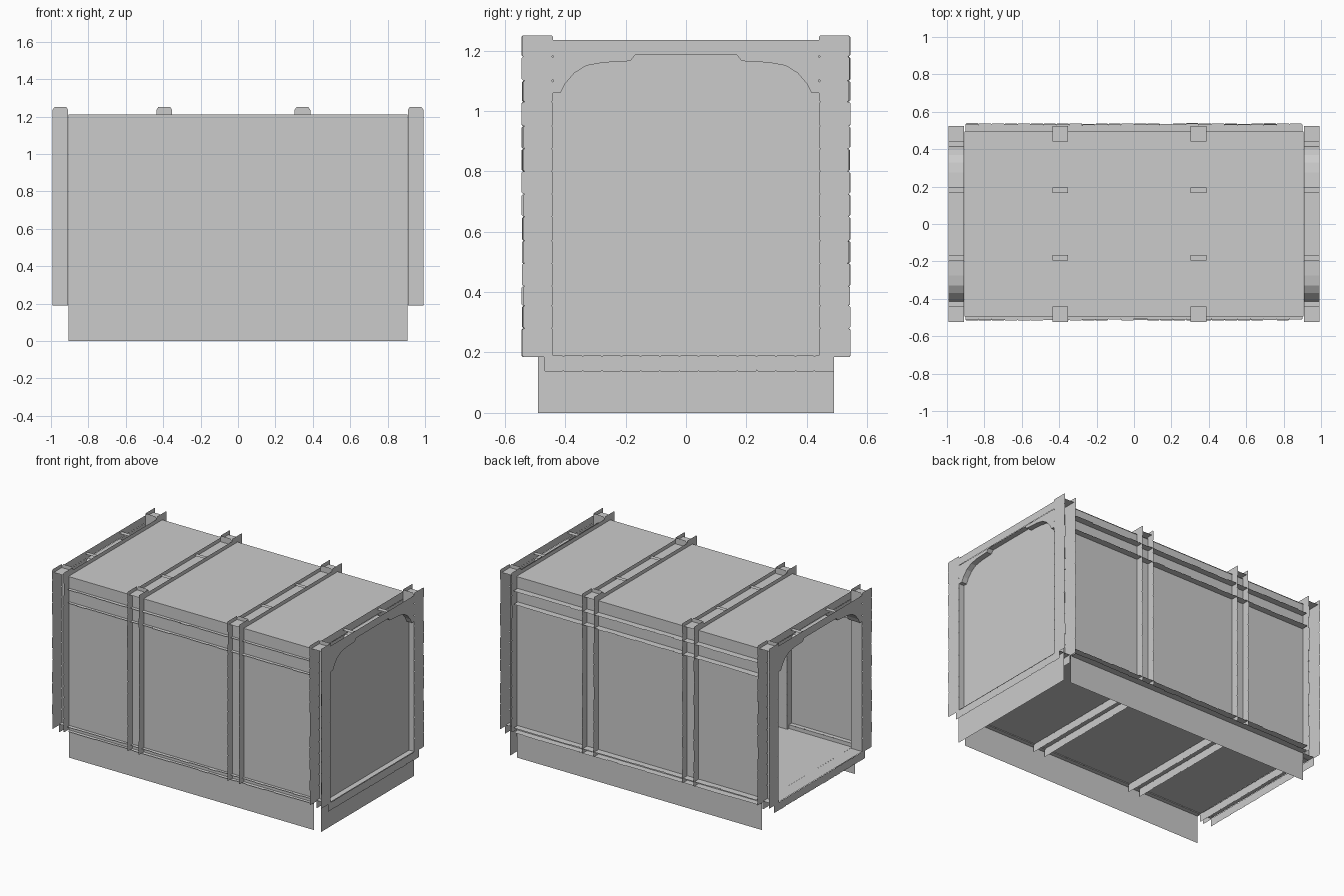
import bpy, random
from math import floor

if "Cube" in bpy.data.objects:
    bpy.data.objects.remove(bpy.data.objects["Cube"])

random.seed(3)


def sheet_object(name, polys):
    verts, faces = [], []
    for p in polys:
        faces.append(list(range(len(verts), len(verts) + len(p))))
        verts += p
    me = bpy.data.meshes.new(name)
    me.from_pydata(verts, [], faces)
    ob = bpy.data.objects.new(name, me)
    bpy.context.collection.objects.link(ob)
    return ob


def quad_x(x, y0, y1, z0, z1):
    return [(x, y0, z0), (x, y1, z0), (x, y1, z1), (x, y0, z1)]


def quad_y(y, x0, x1, z0, z1):
    return [(x0, y, z0), (x1, y, z0), (x1, y, z1), (x0, y, z1)]


def quad_z(z, x0, x1, y0, y1):
    return [(x0, y0, z), (x1, y0, z), (x1, y1, z), (x0, y1, z)]


def brick(a0, a1, b0, b1, c=0.005):
    # chamfered block outline in 2D
    return [(a0 + c, b0), (a1 - c, b0), (a1, b0 + c), (a1, b1 - c),
            (a1 - c, b1), (a0 + c, b1), (a0, b1 - c), (a0, b0 + c)]


def jit(v):
    return random.uniform(-v, v)


# Room shell
W, H, FLOOR, ROOF = 0.905, 0.49, 0.19, 1.21
for nm, s in (("front_wall", -1), ("back_wall", 1)):
    sheet_object(nm, [quad_y(s * H, -W, W, 0, ROOF)])
sheet_object("floor", [quad_z(FLOOR, -W, W, -H, H)])
sheet_object("roof", [quad_z(ROOF, -W, W, -H - 0.005, H + 0.005)])
sheet_object("end_wall", [quad_x(0.955, -H, H, 0, 1.2)])

# Arched frames: paired sheets of stone blocks
ROWS = [0.185, 0.28, 0.355, 0.42, 0.495, 0.57, 0.65, 0.725,
        0.80, 0.875, 0.95, 1.03, 1.10, 1.18, 1.25]
ARCH = [(0.44, 1.06), (0.415, 1.06), (0.40, 1.09), (0.37, 1.125),
        (0.33, 1.15), (0.275, 1.16), (0.185, 1.165), (0.168, 1.185)]


def frame_sheet(x, out):
    polys = []
    for s in (-1, 1):
        for z0, z1 in zip(ROWS, ROWS[1:]):
            shape = brick(0.44, 0.542 + jit(0.003), z0, z1)
            polys.append([(x, s * y, z) for y, z in shape])
        polys.append([(x, s * y, z) for y, z in ARCH + [(0.44, 1.185)]])
    # lintel
    polys.append(quad_x(x + out * 0.002, -0.49, 0.485, 1.185, 1.235))
    # sill blocks
    n = 15
    for i in range(n):
        y0 = -0.47 + 0.96 * i / n
        shape = brick(y0, y0 + 0.96 / n, 0.135 + abs(jit(0.003)), 0.19, 0.004)
        polys.append([(x, y, z) for y, z in shape])
    return polys


def frame_lining(x0, x1):
    polys = []
    for s in (-1, 1):
        # jamb with rounded head
        polys.append([(x0, s * 0.44, 0.19), (x1, s * 0.44, 0.19),
                      (x1, s * 0.44, 1.235), (x1 - 0.01, s * 0.44, 1.25),
                      (x0 + 0.01, s * 0.44, 1.25), (x0, s * 0.44, 1.235)])
        # arch soffit
        for (ya, za), (yb, zb) in zip(ARCH, ARCH[1:]):
            polys.append([(x0, s * ya, za), (x1, s * ya, za),
                          (x1, s * yb, zb), (x0, s * yb, zb)])
        # pillar cap and roof lug
        polys.append(quad_z(1.225, x0, x1, s * 0.44, s * 0.525))
        polys.append(quad_z(1.222, x0, x1, s * 0.165, s * 0.195))
    polys.append(quad_z(1.185, x0, x1, -0.168, 0.168))
    polys.append(quad_z(FLOOR + 0.002, x0, x1, -0.47, 0.485))
    return polys


FRAMES = [("left_end", -0.992, -0.908), ("left_middle", -0.437, -0.352),
          ("right_middle", 0.302, 0.387), ("right_end", 0.908, 0.992)]
for nm, x0, x1 in FRAMES:
    sheet_object(nm + "_frame_stone", frame_sheet(x0, -1) + frame_sheet(x1, 1))
    sheet_object(nm + "_frame_lining", frame_lining(x0, x1))


# Horizontal wall trims: block-edged ledges joined by an inner face
def ledge(z, y_in, y_out):
    n = 26
    polys = []
    for i in range(n):
        x0 = -0.9 + 1.8 * i / n
        a, b = sorted((y_in, y_out + jit(0.004)))
        polys.append([(x, y, z) for x, y in brick(x0, x0 + 1.8 / n, a, b, 0.004)])
    return polys


for nm, s, out in (("front", -1, 0.513), ("back", 1, 0.535)):
    for part, z0, z1 in (("cornice", 1.04, 1.13), ("skirting", 0.185, 0.215)):
        sheet_object(f"{nm}_{part}",
                     ledge(z0, s * 0.46, s * out) + ledge(z1, s * 0.46, s * out)
                     + [quad_y(s * 0.46, -0.9, 0.9, z0, z1)])
